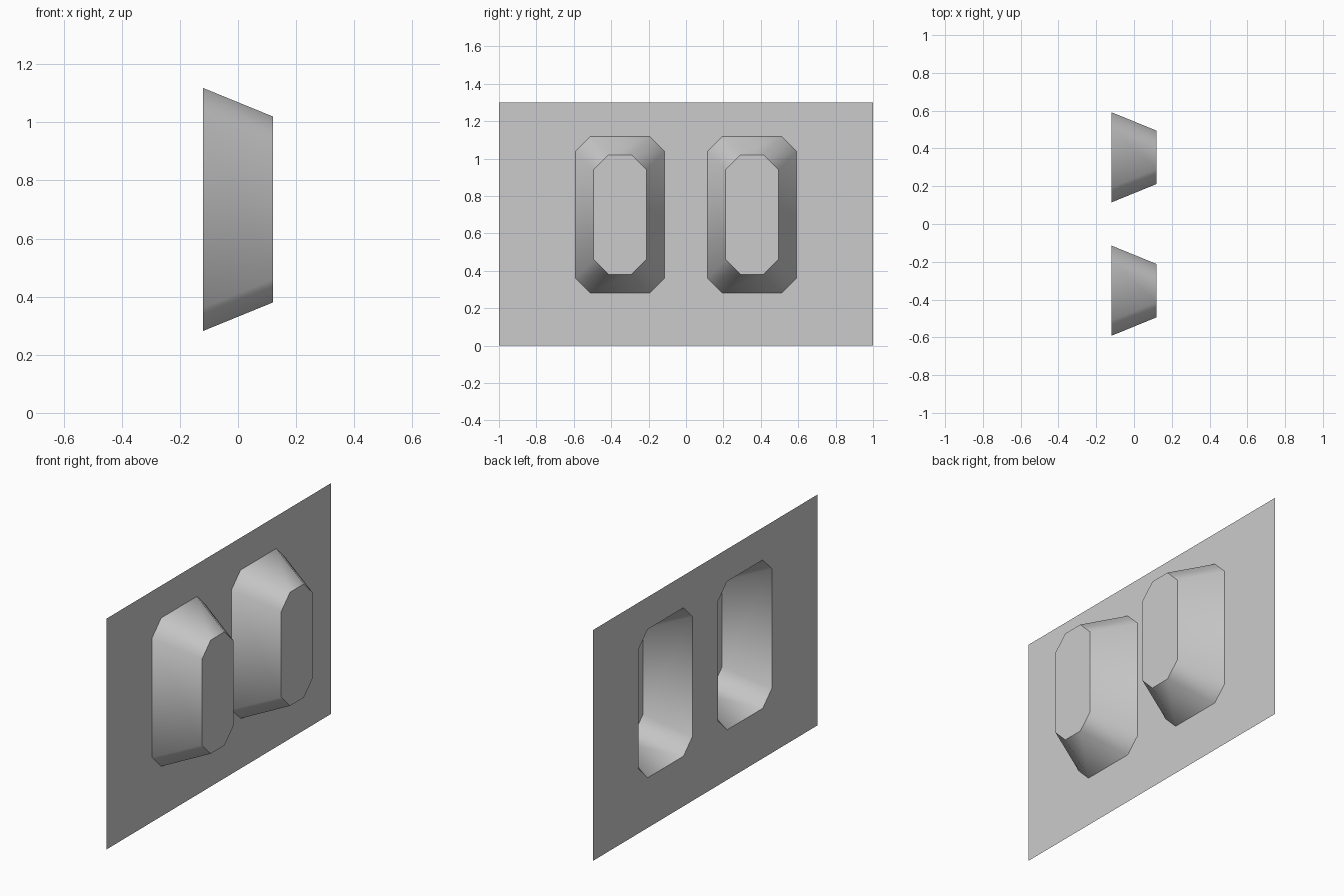
import bpy, bmesh, math

cube = bpy.data.objects.get("Cube")
if cube:
    bpy.data.objects.remove(cube, do_unlink=True)

BACK, FRONT = -0.12, 0.12       # depth of the sheet and of the raised caps
HALF_LENGTH, HEIGHT = 1.0, 1.3  # sheet size
CENTERS = (-0.353, 0.353)       # pocket positions along y
MID_Z = 0.7
CHAMFER = 0.08

grey = bpy.data.materials.new("light_grey")
grey.use_nodes = True
grey.diffuse_color = (0.6, 0.6, 0.6, 1)
grey.node_tree.nodes["Principled BSDF"].inputs["Base Color"].default_value = (0.6, 0.6, 0.6, 1)


def octagon(bm, x, cy, half_w, half_h):
    """Chamfered rectangle in the yz plane, counter-clockwise seen from +x."""
    c = CHAMFER
    pts = []
    for sy, sz in ((1, -1), (1, 1), (-1, 1), (-1, -1)):
        side = (sy * half_w, sz * (half_h - c))
        end = (sy * (half_w - c), sz * half_h)
        pts += [end, side] if sy * sz < 0 else [side, end]
    return [bm.verts.new((x, cy + y, MID_Z + z)) for y, z in pts]


def opening(bm, cy):
    return octagon(bm, BACK, cy, 0.239, 0.418)


def loop_edges(bm, ring):
    return [bm.edges.new((ring[i - 1], ring[i])) for i in range(len(ring))]


def finish(bm, name):
    mesh = bpy.data.meshes.new(name)
    bm.to_mesh(mesh)
    bm.free()
    mesh.materials.append(grey)
    obj = bpy.data.objects.new(name, mesh)
    bpy.context.collection.objects.link(obj)
    return obj


# Flat sheet with two open windows
bm = bmesh.new()
corners = ((-1, 0), (1, 0), (1, 1), (-1, 1))
edges = loop_edges(bm, [bm.verts.new((BACK, y * HALF_LENGTH, z * HEIGHT)) for y, z in corners])
for cy in CENTERS:
    edges += loop_edges(bm, opening(bm, cy))
bmesh.ops.triangle_fill(bm, use_beauty=True, use_dissolve=False, edges=edges, normal=(1, 0, 0))
for f in bm.faces:
    f.normal_update()
    if f.normal.x < 0:
        f.normal_flip()
finish(bm, "sheet")

# Tapered pockets, hollow from the back, with a flat cap
for name, cy in zip(("front_pocket", "rear_pocket"), CENTERS):
    bm = bmesh.new()
    base = opening(bm, cy)
    cap = octagon(bm, FRONT, cy, 0.141, 0.32)
    for i in range(len(base)):
        bm.faces.new((base[i - 1], base[i], cap[i], cap[i - 1]))
    bm.faces.new(cap)
    pocket = finish(bm, name)
    bpy.ops.object.select_all(action='DESELECT')
    pocket.select_set(True)
    bpy.context.view_layer.objects.active = pocket
    bpy.ops.object.shade_smooth_by_angle(angle=math.radians(55))
